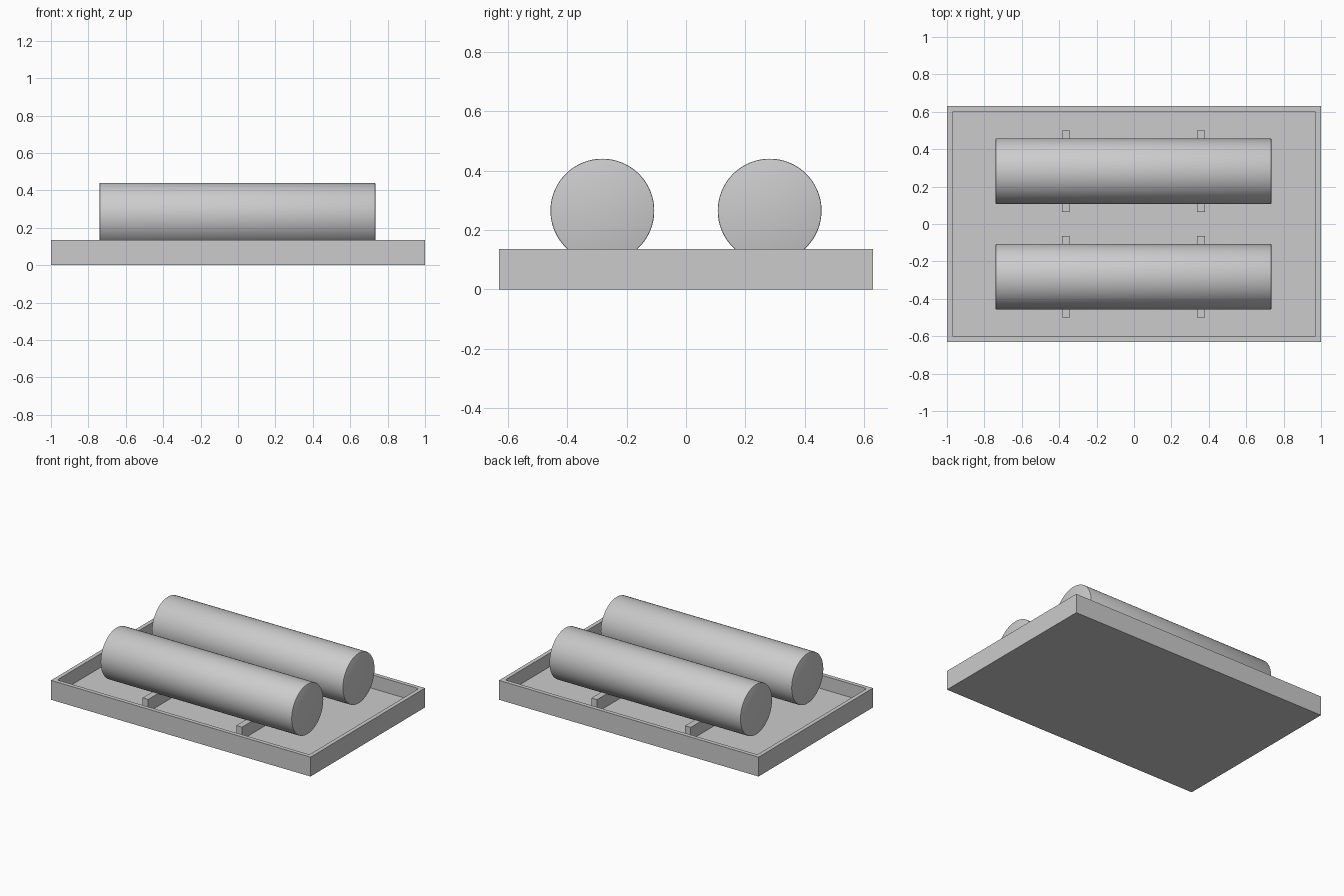
import bpy, bmesh
from math import radians
from mathutils import Matrix, Vector

if "Cube" in bpy.data.objects:
    bpy.data.objects.remove(bpy.data.objects["Cube"], do_unlink=True)

GREY = (0.6, 0.6, 0.6, 1)
grey = bpy.data.materials.new("plain grey")
grey.use_nodes = True
grey.diffuse_color = GREY
grey.node_tree.nodes["Principled BSDF"].inputs["Base Color"].default_value = GREY


def finish(name, bm):
    """Turn a bmesh into a named grey object."""
    bm.normal_update()
    mesh = bpy.data.meshes.new(name)
    bm.to_mesh(mesh)
    bm.free()
    mesh.materials.append(grey)
    obj = bpy.data.objects.new(name, mesh)
    bpy.context.collection.objects.link(obj)
    return obj


def box(center, size):
    bm = bmesh.new()
    bmesh.ops.create_cube(bm, size=1, matrix=Matrix.Translation(center) @ Matrix.Diagonal((*size, 1)))
    return bm


# Shallow tray: box with an inset, sunken top and slightly rounded inner corners
HEIGHT, FLOOR, WALL = 0.135, 0.04, 0.04
bm = box((0, 0, HEIGHT / 2), (2, 1.26, HEIGHT))
bm.normal_update()
top = max(bm.faces, key=lambda f: f.normal.z)
bmesh.ops.inset_region(bm, faces=[top], thickness=WALL)
sunk = bmesh.ops.extrude_face_region(bm, geom=[top])["geom"]
floor_verts = [v for v in sunk if isinstance(v, bmesh.types.BMVert)]
bmesh.ops.translate(bm, verts=floor_verts, vec=Vector((0, 0, FLOOR - HEIGHT)))
if top.is_valid:
    bmesh.ops.delete(bm, geom=[top], context="FACES_ONLY")
corners = [e for v in floor_verts for e in v.link_edges
           if abs(e.verts[0].co.z - e.verts[1].co.z) > 0.01]
bmesh.ops.bevel(bm, geom=corners, offset=0.01, segments=3, profile=0.5, affect="EDGES")
bmesh.ops.recalc_face_normals(bm, faces=bm.faces)
finish("tray", bm)

# Two rollers, each lying across a pair of support blocks
RADIUS, LENGTH = 0.175, 1.474
for row, y in (("front", -0.282), ("back", 0.282)):
    bm = bmesh.new()
    bmesh.ops.create_cone(bm, cap_ends=True, segments=96, radius1=RADIUS, radius2=RADIUS, depth=LENGTH,
                          matrix=Matrix.Translation((-0.003, y, 0.265)) @ Matrix.Rotation(radians(90), 4, "Y"))
    rims = [e for e in bm.edges if any(len(f.verts) > 4 for f in e.link_faces)]
    bmesh.ops.bevel(bm, geom=rims, offset=0.004, segments=2, profile=0.5, affect="EDGES")
    roller = finish(row + "_roller", bm)
    bpy.ops.object.select_all(action="DESELECT")
    roller.select_set(True)
    bpy.context.view_layer.objects.active = roller
    bpy.ops.object.shade_smooth_by_angle(angle=radians(30))

    for side, x in (("right", -0.364), ("left", 0.358)):
        finish(f"{row}_{side}_support", box((x, y, 0.083), (0.043, 0.434, 0.09)))
